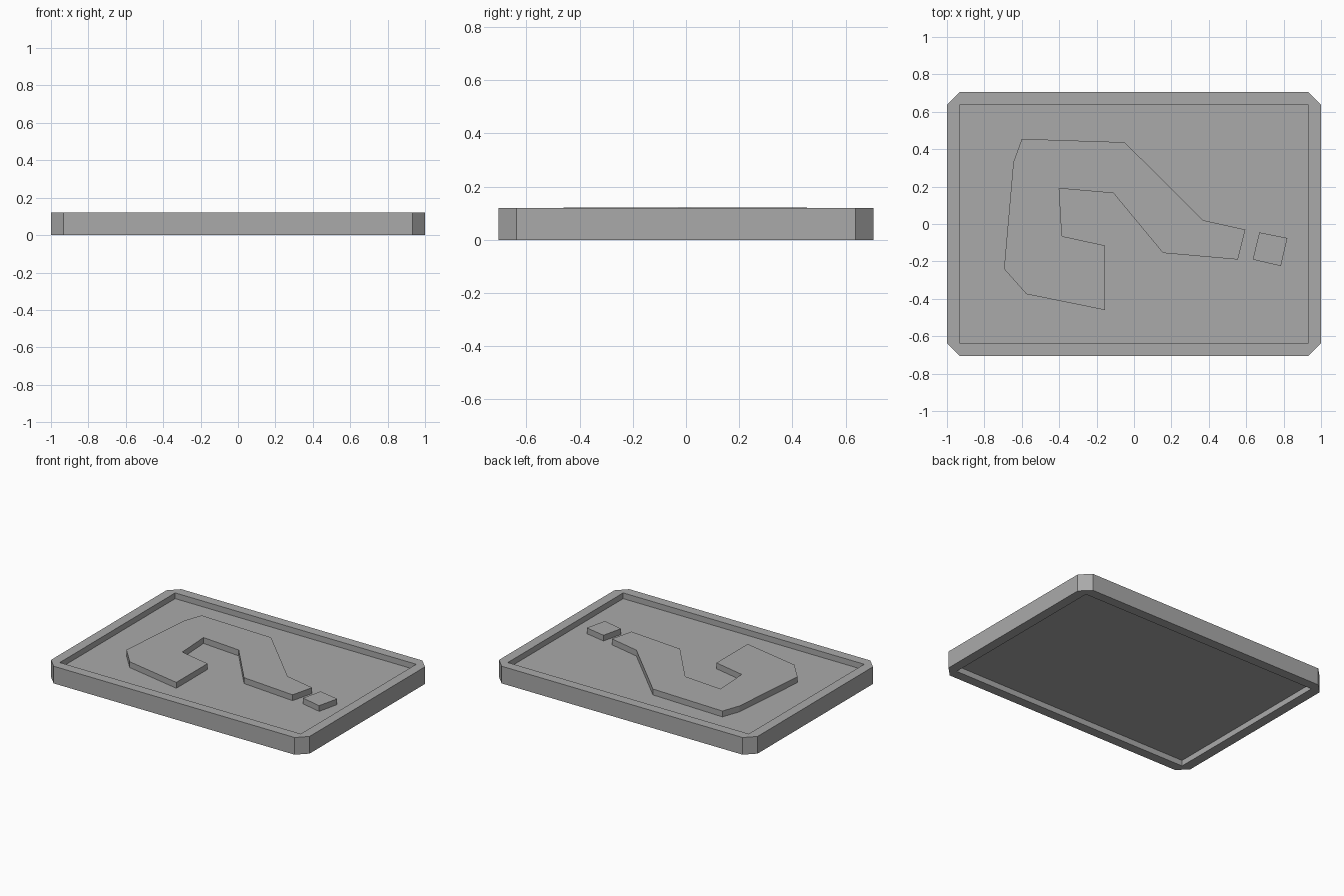
import bpy
import bmesh

default = bpy.data.objects.get("Cube")
if default:
    bpy.data.objects.remove(default, do_unlink=True)

GREY = (0.4, 0.4, 0.4, 1)
grey = bpy.data.materials.new("plain_grey")
grey.use_nodes = True
grey.diffuse_color = GREY
grey.node_tree.nodes["Principled BSDF"].inputs["Base Color"].default_value = GREY

HEIGHT = 0.12
FLOOR_LOW, FLOOR_HIGH = 0.04, 0.08


def finish(bm, name):
    bmesh.ops.recalc_face_normals(bm, faces=bm.faces)
    mesh = bpy.data.meshes.new(name)
    bm.to_mesh(mesh)
    bm.free()
    mesh.materials.append(grey)
    obj = bpy.data.objects.new(name, mesh)
    bpy.context.collection.objects.link(obj)
    return obj


def prism(name, outline, low, high):
    bm = bmesh.new()
    base = bm.faces.new([bm.verts.new((x, y, low)) for x, y in outline])
    result = bmesh.ops.extrude_face_region(bm, geom=[base], use_keep_orig=True)
    top = [v for v in result["geom"] if isinstance(v, bmesh.types.BMVert)]
    bmesh.ops.translate(bm, verts=top, vec=(0, 0, high - low))
    return finish(bm, name)


# Tray with chamfered corners, recessed above and below a central floor
def tray(half_x, half_y, rim):
    bm = bmesh.new()
    corners = [(1, 1), (-1, 1), (-1, -1), (1, -1)]
    rings = []
    for z, floor_z in ((0, FLOOR_LOW), (HEIGHT, FLOOR_HIGH)):
        outer = []
        for sx, sy in corners:
            pair = [(sx * half_x, sy * (half_y - rim)), (sx * (half_x - rim), sy * half_y)]
            if sx * sy < 0:
                pair.reverse()
            outer += [bm.verts.new((x, y, z)) for x, y in pair]
        inner, floor = [
            [bm.verts.new((sx * (half_x - rim), sy * (half_y - rim), level)) for sx, sy in corners]
            for level in (z, floor_z)
        ]
        bm.faces.new(floor)
        for i in range(4):
            j = (i + 1) % 4
            bm.faces.new((outer[2 * i], outer[2 * i + 1], inner[i]))
            bm.faces.new((outer[2 * i + 1], outer[2 * j], inner[j], inner[i]))
            bm.faces.new((inner[i], inner[j], floor[j], floor[i]))
        rings.append(outer)
    for i in range(8):
        j = (i + 1) % 8
        bm.faces.new((rings[0][i], rings[0][j], rings[1][j], rings[1][i]))
    return finish(bm, "tray")


tray(1.0, 0.705, 0.068)

# Raised hooked band and the small block beyond its end
band = [
    (-0.60, 0.455), (-0.645, 0.33), (-0.695, -0.24), (-0.575, -0.375),
    (-0.155, -0.46), (-0.155, -0.115), (-0.385, -0.065), (-0.40, 0.19),
    (-0.11, 0.165), (0.155, -0.155), (0.555, -0.19), (0.595, -0.03),
    (0.37, 0.02), (-0.05, 0.437),
]
prism("raised_band", band, FLOOR_HIGH - 0.01, HEIGHT + 0.001)

block = [(0.67, -0.045), (0.635, -0.19), (0.785, -0.225), (0.82, -0.075)]
prism("raised_block", block, FLOOR_HIGH - 0.01, HEIGHT)
